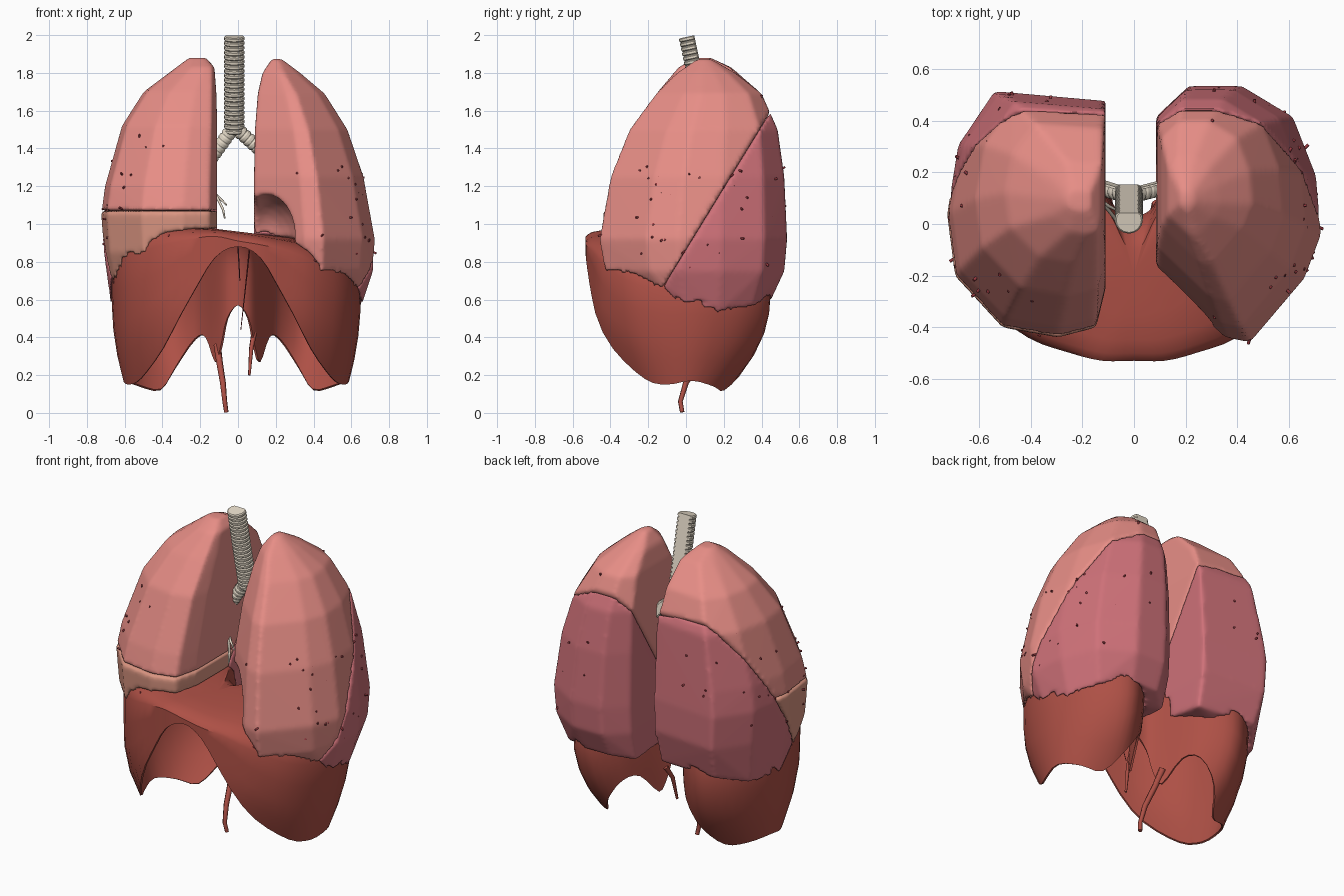
import bpy, bmesh, math, random
from mathutils import Vector
from mathutils.bvhtree import BVHTree

if "Cube" in bpy.data.objects:
    bpy.data.objects.remove(bpy.data.objects["Cube"])

random.seed(4)


def material(name, rgb):
    m = bpy.data.materials.new(name)
    m.diffuse_color = (*rgb, 1)
    m.use_nodes = True
    m.node_tree.nodes["Principled BSDF"].inputs["Base Color"].default_value = m.diffuse_color
    return m


UPPER = material("upper_pink", (.80, .27, .24))
MIDDLE = material("middle_pink", (.70, .30, .22))
LOWER = material("lower_pink", (.62, .165, .19))
MUSCLE = material("muscle_red", (.42, .08, .06))
CARTILAGE = material("cartilage", (.78, .70, .58))
VESSEL = material("vessel_red", (.30, .04, .05))


def add_object(name, bm, mat=None):
    bmesh.ops.recalc_face_normals(bm, faces=bm.faces[:])
    me = bpy.data.meshes.new(name)
    bm.to_mesh(me)
    bm.free()
    ob = bpy.data.objects.new(name, me)
    bpy.context.collection.objects.link(ob)
    if mat:
        me.materials.append(mat)
    return ob


def bake(ob):
    dg = bpy.context.evaluated_depsgraph_get()
    me = bpy.data.meshes.new_from_object(ob.evaluated_get(dg))
    ob.modifiers.clear()
    ob.data = me


def smooth(ob, angle):
    bpy.ops.object.select_all(action='DESELECT')
    ob.select_set(True)
    bpy.context.view_layer.objects.active = ob
    bpy.ops.object.shade_smooth_by_angle(angle=math.radians(angle))


def loft(rings, cap_start=True):
    bm = bmesh.new()
    vs = [[bm.verts.new(p) for p in r] for r in rings]
    n = len(rings[0])
    for a, b in zip(vs, vs[1:]):
        for i in range(n):
            j = (i + 1) % n
            bm.faces.new((a[i], a[j], b[j], b[i]))
    bm.faces.new(vs[-1])
    if cap_start:
        bm.faces.new(vs[0][::-1])
    return bm


# Diaphragm: half outline seen from above (x, y), margin height, shoulder height
HALF = [(0, -.53, .88, .91), (.12, -.53, .82, .89), (.24, -.50, .62, .86),
        (.40, -.44, .34, .79), (.55, -.31, .18, .70), (.63, -.13, .15, .65),
        (.645, .08, .17, .64), (.57, .29, .14, .63), (.45, .42, .12, .63),
        (.34, .44, .24, .64), (.22, .35, .39, .66), (.16, .25, .40, .68),
        (.115, .15, .27, .71), (.08, .08, .36, .73), (.05, .045, .50, .75), (0, .03, .57, .76)]


def left_side(x, y, m, s):
    # the dome on the -x side stands higher at the front
    return (-1.03 * x, y, m, s + .03 + (max(0, .92 - s) * .5 if y < -.1 else 0))


CONTROL = HALF + [left_side(*p) for p in HALF[-2:0:-1]]


def spline(a, b, c, d, t):
    return tuple(.5 * (2 * q + (r - p) * t + (2 * p - 5 * q + 4 * r - s) * t * t
                       + (3 * q - p - 3 * r + s) * t ** 3) for p, q, r, s in zip(a, b, c, d))


n = len(CONTROL)
OUTLINE = [spline(CONTROL[i - 1], CONTROL[i], CONTROL[(i + 1) % n], CONTROL[(i + 2) % n], t)
           for i in range(n) for t in (0, .33, .67)]


def wall_point(x, y, z):
    d = max(0, .6 - z) ** 2
    return (x * (1 - .5 * d), -.05 + (y + .05) * (1 - 2 * d), z)


dome = []
for s, f in ((.97, .25), (.91, .55), (.75, .83), (.45, 1), (.03, 1)):
    ring = []
    for x, y, m, zs in OUTLINE:
        px, py = x * s, -.2 + (y + .2) * s
        ring.append((px, py, zs + (.96 - .12 * px - zs) * f))
    dome.append(ring)
wall = [[wall_point(x, y, m + (zs - m) * t) for x, y, m, zs in OUTLINE]
        for t in (0, .25, .5, .75, 1)]
diaphragm = add_object("diaphragm", loft(wall + dome, False), MUSCLE)
sol = diaphragm.modifiers.new("thickness", 'SOLIDIFY')
sol.thickness, sol.offset = .012, -1
bake(diaphragm)
smooth(diaphragm, 35)

# Helper volumes that hollow the lung bases and the heart notch
base = [[(x, y, .3) for x, y, m, z in OUTLINE], [(x, y, z) for x, y, m, z in OUTLINE]]
dome_cutter = add_object("dome_cutter", loft(base + dome))
bm = bmesh.new()
bmesh.ops.create_icosphere(bm, subdivisions=3, radius=1)
bmesh.ops.scale(bm, vec=(.18, .30, .23), verts=bm.verts)
bmesh.ops.translate(bm, vec=(.14, -.25, .93), verts=bm.verts)
heart_cutter = add_object("heart_cutter", bm)
for c in (dome_cutter, heart_cutter):
    c.hide_render = True

# Lungs: rows of (z, inner x, outer x, front y, back y) and a unit cross-section
LEFT_ROWS = [(1.875, .18, .23, .06, .13), (1.80, .13, .33, -.05, .26),
             (1.69, .105, .46, -.16, .40), (1.5, .09, .58, -.30, .485),
             (1.25, .085, .665, -.40, .52), (.92, .085, .725, -.46, .535),
             (.75, .085, .715, -.43, .52), (.53, .09, .65, -.34, .45)]
RIGHT_ROWS = [(1.88, .17, .26, .05, .13), (1.83, .125, .32, -.04, .24),
              (1.7, .115, .50, -.15, .39), (1.52, .11, .615, -.28, .475),
              (1.2, .11, .705, -.40, .50), (1.05, .11, .725, -.44, .515),
              (.85, .11, .71, -.43, .51), (.58, .12, .675, -.36, .45)]
LEFT_SECTION = [(0, .27), (0, .88), (.2, 1), (.52, 1), (.83, .88), (.97, .65),
                (1, .42), (.9, .25), (.57, 0), (.42, .02)]
RIGHT_SECTION = [(0, .2), (0, .96), (.7, 1), (.93, .78), (1, .5), (.95, .25),
                 (.65, .04), (.3, 0), (.06, .04)]


def lung_hull(rows, section, side, tilt):
    bm = bmesh.new()
    for row in rows:
        z, xi, xo, yf, yb = row
        for u, v in section:
            lift = 0
            if row is rows[-1]:
                lift = tilt * max(0, .5 - v) + .28 * max(0, v - .75)
            bm.verts.new((side * (xi + (xo - xi) * u), yf + (yb - yf) * v, z + lift))
    bmesh.ops.convex_hull(bm, input=bm.verts[:])
    bmesh.ops.delete(bm, geom=[v for v in bm.verts if not v.link_faces], context='VERTS')
    return bm


def lobe(name, hull, cuts, mat, cutters):
    bm = hull.copy()
    for co, no in cuts:
        bmesh.ops.bisect_plane(bm, geom=bm.verts[:] + bm.edges[:] + bm.faces[:],
                               plane_co=co, plane_no=no, clear_outer=True)
        bmesh.ops.holes_fill(bm, edges=[e for e in bm.edges if e.is_boundary], sides=0)
    bmesh.ops.triangulate(bm, faces=bm.faces[:])
    ob = add_object(name, bm, mat)
    for c in cutters:
        b = ob.modifiers.new("cut", 'BOOLEAN')
        b.operation, b.solver, b.object = 'DIFFERENCE', 'EXACT', c
    r = ob.modifiers.new("round", 'REMESH')
    r.mode, r.voxel_size, r.use_smooth_shade = 'VOXEL', .014, True
    s = ob.modifiers.new("soften", 'SMOOTH')
    s.factor, s.iterations = .5, 4
    bake(ob)
    ob.data.materials.clear()
    ob.data.materials.append(mat)


FISSURE, N = Vector((0, .45, 1.6)), Vector((0, .853, -.522))
above, below = (FISSURE, N), (FISSURE, -N)
level = Vector((0, 0, 1.07))
UP = Vector((0, 0, 1))
left = lung_hull(LEFT_ROWS, LEFT_SECTION, 1, .32)
right = lung_hull(RIGHT_ROWS, RIGHT_SECTION, -1, .5)
both = [dome_cutter, heart_cutter]
lobe("left_upper_lobe", left, [above], UPPER, both)
lobe("left_lower_lobe", left, [below], LOWER, both)
lobe("right_upper_lobe", right, [above, (level, -UP)], UPPER, [dome_cutter])
lobe("right_middle_lobe", right, [above, (level, UP)], MIDDLE, [dome_cutter])
lobe("right_lower_lobe", right, [below], LOWER, [dome_cutter])


# Windpipe and bronchi: ringed tubes with a flat back
def ringed_tube(name, a, b, r, count):
    a, b = Vector(a), Vector(b)
    d = (b - a).normalized()
    u = d.cross(Vector((0, 1, 0))).normalized()
    v = u.cross(d)
    rings = []
    for i in range(count):
        for t, k in ((0, .92), (.2, 1.03), (.7, 1.03), (.9, .92)):
            c = a.lerp(b, (i + t) / count)
            rings.append([c + u * r * k * math.cos(w) + v * r * min(k * math.sin(w), .55)
                          for w in (math.tau * j / 16 for j in range(16))])
    smooth(add_object(name, loft(rings), CARTILAGE), 30)


ringed_tube("trachea", (-.02, .015, 1.993), (-.02, .125, 1.48), .053, 21)
ringed_tube("right_bronchus", (-.025, .115, 1.51), (-.20, .17, 1.27), .036, 10)
ringed_tube("left_bronchus", (-.015, .115, 1.51), (.20, .17, 1.32), .036, 10)


# Thin branching parts as bevelled curves
def strands(name, paths, depth, mat):
    cu = bpy.data.curves.new(name, 'CURVE')
    cu.dimensions, cu.bevel_depth, cu.bevel_resolution = '3D', depth, 1
    cu.use_fill_caps = True
    for path in paths:
        sp = cu.splines.new('POLY')
        sp.points.add(len(path) - 1)
        for p, (co, r) in zip(sp.points, path):
            p.co, p.radius = (*co, 1), r
    cu.materials.append(mat)
    ob = bpy.data.objects.new(name, cu)
    bpy.context.collection.objects.link(ob)


# Vessels run from the lung root and just break the surface
for name, hull, side in (("left_vessels", left, 1), ("right_vessels", right, -1)):
    tree = BVHTree.FromBMesh(hull)
    centre, root = Vector((.4 * side, .03, 1.15)), Vector((.17 * side, .15, 1.25))
    paths = []
    while len(paths) < 40:
        aim = Vector((side * random.uniform(-.2, 1), random.uniform(-1, 1), random.uniform(-.9, .5)))
        hit = tree.ray_cast(centre, aim.normalized())[0]
        if hit and hit.z > .76 and abs(hit.x) > .3:
            out = aim.normalized()
            skid = Vector([random.uniform(-.012, .012) for _ in range(3)])
            paths.append([(root, 1.6), (root.lerp(hit, .5) + UP * .03, 1),
                          (hit - out * .01, 1), (hit + out * .002 + skid, 1)])
    strands(name, paths, .006, VESSEL)
    hull.free()
strands("root_twigs", [[((-.14, .1, 1.18), 1), ((-.10, .07, 1.14), 1), ((-.06, .05, 1.10), .6)],
                       [((-.12, .08, 1.16), 1), ((-.08, .03, 1.08), 1), ((-.07, .01, 1.03), .6)]],
        .007, CARTILAGE)
strands("diaphragm_threads", [[((.06, -.2, .86), .8), ((.05, -.12, .76), .7), ((.015, -.05, .44), .4)],
                              [((.0, -.2, .88), .7), ((.01, -.1, .7), .5)]], .005, VESSEL)

# Tendon legs hanging at the spine
strands("crura", [[((-.11, .12, .36), 1), ((-.098, .07, .27), .9), ((-.08, -.0, .16), .8),
                   ((-.07, -.03, .06), .65), ((-.062, -.02, .004), .6)],
                  [((.085, .08, .42), .8), ((.07, .03, .34), .6), ((.06, .0, .20), .35)]],
        .02, MUSCLE)

for c in (dome_cutter, heart_cutter):
    bpy.data.objects.remove(c)
